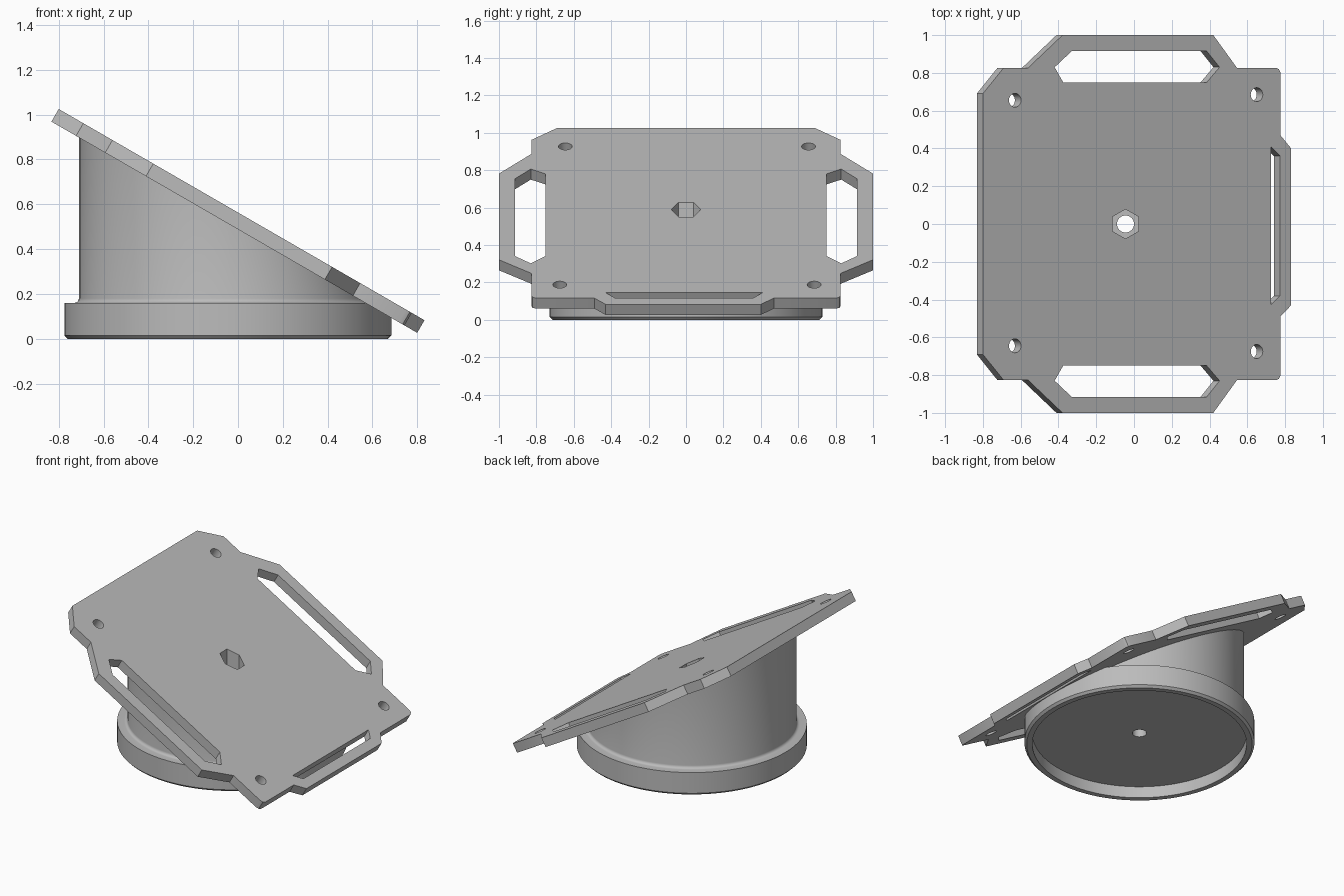
import bpy, bmesh, math
from mathutils import Vector

cube = bpy.data.objects.get("Cube")
if cube:
    bpy.data.objects.remove(cube)

grey = bpy.data.materials.new("plain grey")
grey.use_nodes = True
colour = (0.5, 0.5, 0.5, 1)
grey.diffuse_color = colour
grey.node_tree.nodes["Principled BSDF"].inputs["Base Color"].default_value = colour

TILT = math.radians(30)
NORMAL = Vector((math.sin(TILT), 0, math.cos(TILT)))
THICK = 0.065
AXIS_X = -0.045


def add_object(name, bm):
    bmesh.ops.recalc_face_normals(bm, faces=bm.faces)
    mesh = bpy.data.meshes.new(name)
    bm.to_mesh(mesh)
    bm.free()
    mesh.materials.append(grey)
    obj = bpy.data.objects.new(name, mesh)
    bpy.context.collection.objects.link(obj)
    return obj


def prism(name, points, vector):
    """Extrude a closed loop of 3D points along a vector."""
    bm = bmesh.new()
    face = bm.faces.new([bm.verts.new(p) for p in points])
    new = bmesh.ops.extrude_face_region(bm, geom=[face])["geom"]
    bmesh.ops.translate(bm, verts=[v for v in new if isinstance(v, bmesh.types.BMVert)], vec=vector)
    return add_object(name, bm)


def on_slope(points, lift=0.0):
    """Place plan points on the tilted top surface."""
    return [Vector((x, y, 1.025 - math.tan(TILT) * (x + 0.80))) + NORMAL * lift for x, y in points]


def slope_cutter(points):
    return prism("cutter", on_slope(points, 0.05), NORMAL * -0.2)


def ring(x, y, rx, ry, count, start=0.0):
    angles = [start + math.tau * i / count for i in range(count)]
    return [(x + rx * math.cos(a), y + ry * math.sin(a)) for a in angles]


def cut(obj, cutters):
    bpy.context.view_layer.objects.active = obj
    for cutter in cutters:
        cutter.hide_render = True
        mod = obj.modifiers.new("cut", 'BOOLEAN')
        mod.operation, mod.solver, mod.object = 'DIFFERENCE', 'EXACT', cutter
        bpy.ops.object.modifier_apply(modifier=mod.name)
        bpy.data.objects.remove(cutter)


def hex_pocket():
    loop = ring(AXIS_X, 0, 0.078, 0.078, 6, math.pi / 6)
    return prism("cutter", [(x, y, 0.2) for x, y in loop], (0, 0, 1))


# Tilted mounting plate with two side handles and one end handle
half = [(-0.80, 0.69), (-0.69, 0.827), (-0.56, 0.827), (-0.378, 1.0), (0.42, 1.0),
        (0.545, 0.827), (0.75, 0.827), (0.767, 0.82), (0.775, 0.802)]
tab = [(0.775, 0.47), (0.832, 0.40), (0.832, -0.43), (0.775, -0.49)]
outline = half + tab + [(x, -y) for x, y in reversed(half)]
plate = prism("tilted_plate", on_slope(outline), NORMAL * -THICK)

# Handle slots, screw holes and the nut pocket
slot = [(-0.375, 0.75), (-0.42, 0.83), (-0.33, 0.915), (0.385, 0.915), (0.453, 0.83), (0.385, 0.75)]
end_slot = [(0.724, 0.41), (0.773, 0.36), (0.773, -0.38), (0.724, -0.43)]
cutters = [slope_cutter([(x, s * y) for x, y in slot]) for s in (1, -1)]
cutters.append(slope_cutter(end_slot))
for x, y in [(-0.63, 0.655), (0.65, 0.685), (-0.63, -0.645), (0.65, -0.675)]:
    cutters.append(slope_cutter(ring(x, y, 0.037 * math.cos(TILT), 0.037, 24)))
cut(plate, cutters + [hex_pocket()])

# Round pedestal with a hollow foot and a bolt hole on its axis
profile = [(0.045, 0.08), (0.68, 0.08), (0.68, 0), (0.715, 0), (0.73, 0.015), (0.73, 0.16)]
for i in range(5):
    a = math.pi / 2 * i / 4
    profile.append((0.685 - 0.02 * math.sin(a), 0.18 - 0.02 * math.cos(a)))
profile += [(0.665, 1.2), (0.045, 1.2)]
bm = bmesh.new()
verts = [bm.verts.new((r + AXIS_X, 0, z)) for r, z in profile]
edges = [bm.edges.new((verts[i - 1], v)) for i, v in enumerate(verts)]
bmesh.ops.spin(bm, geom=verts + edges, cent=(AXIS_X, 0, 0), axis=(0, 0, 1),
               angle=math.tau, steps=96, use_merge=True)
bmesh.ops.remove_doubles(bm, verts=bm.verts, dist=0.0001)
pedestal = add_object("round_pedestal", bm)
block = prism("cutter", on_slope([(-2, -2), (2, -2), (2, 2), (-2, 2)], 0.01 - THICK), NORMAL * 3)
cut(pedestal, [block, hex_pocket()])

# Smooth the round walls and keep the sharp edges
for obj in (plate, pedestal):
    bpy.ops.object.select_all(action='DESELECT')
    obj.select_set(True)
    bpy.context.view_layer.objects.active = obj
    bpy.ops.object.shade_smooth_by_angle(angle=math.radians(30))
